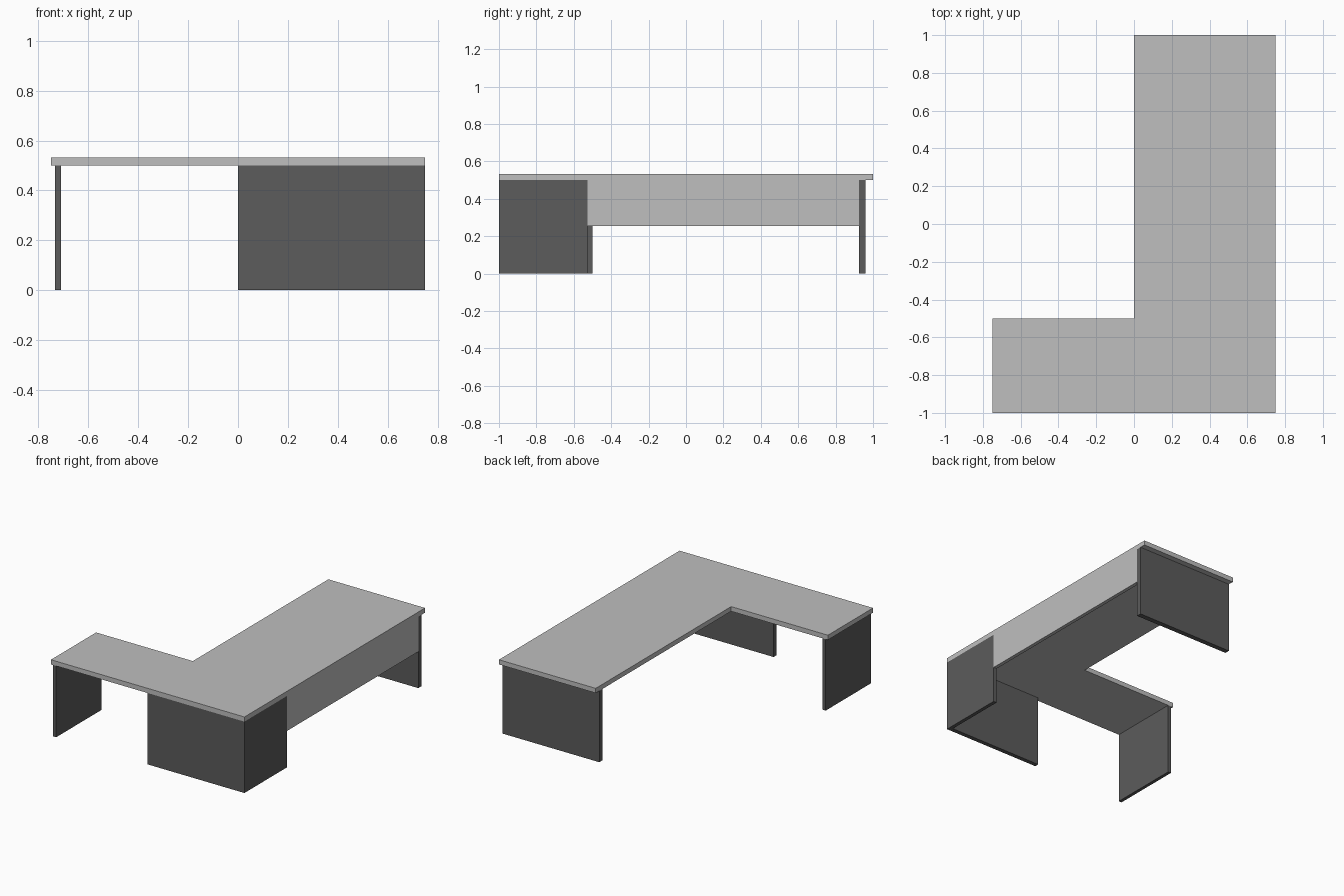
import bpy
import bmesh

cube = bpy.data.objects.get("Cube")
if cube:
    bpy.data.objects.remove(cube, do_unlink=True)


def make_material(name, value):
    mat = bpy.data.materials.new(name)
    mat.use_nodes = True
    colour = (value, value, value, 1)
    mat.diffuse_color = colour
    mat.node_tree.nodes["Principled BSDF"].inputs["Base Color"].default_value = colour
    return mat


light_grey = make_material("light_grey", 0.52)
dark_grey = make_material("dark_grey", 0.106)


def slab(name, outline, bottom, top, mat):
    """Extrude a flat outline upward from bottom to top."""
    bm = bmesh.new()
    base = bm.faces.new([bm.verts.new((x, y, bottom)) for x, y in outline])
    lifted = bmesh.ops.extrude_face_region(bm, geom=[base])["geom"]
    verts = [v for v in lifted if isinstance(v, bmesh.types.BMVert)]
    bmesh.ops.translate(bm, verts=verts, vec=(0, 0, top - bottom))
    bmesh.ops.recalc_face_normals(bm, faces=bm.faces[:])
    mesh = bpy.data.meshes.new(name)
    bm.to_mesh(mesh)
    bm.free()
    mesh.materials.append(mat)
    obj = bpy.data.objects.new(name, mesh)
    bpy.context.collection.objects.link(obj)
    return obj


def panel(name, x0, x1, y0, y1, mat, bottom=0):
    """Upright board reaching up to the underside of the desktop."""
    return slab(name, [(x0, y0), (x1, y0), (x1, y1), (x0, y1)],
                bottom, UNDERSIDE, mat)


UNDERSIDE, TOP = 0.5, 0.533
EDGE = 0.75

# L-shaped desktop
slab("desktop", [(-EDGE, -1), (EDGE, -1), (EDGE, 1), (0, 1), (0, -0.5), (-EDGE, -0.5)],
     UNDERSIDE, TOP, light_grey)

# Corner support: front board and the side board behind it
panel("front_panel", 0, EDGE, -1, -0.97, dark_grey)
panel("corner_side_panel", EDGE - 0.025, EDGE, -0.97, -0.527, dark_grey)

# End supports of the two wings
panel("right_end_leg", -0.733, -0.71, -1, -0.5, dark_grey)
panel("back_end_leg", 0, EDGE, 0.925, 0.96, dark_grey)

# Half-height screen along the long wing
panel("modesty_panel", EDGE - 0.025, EDGE, -0.527, 0.925, light_grey, bottom=0.255)
